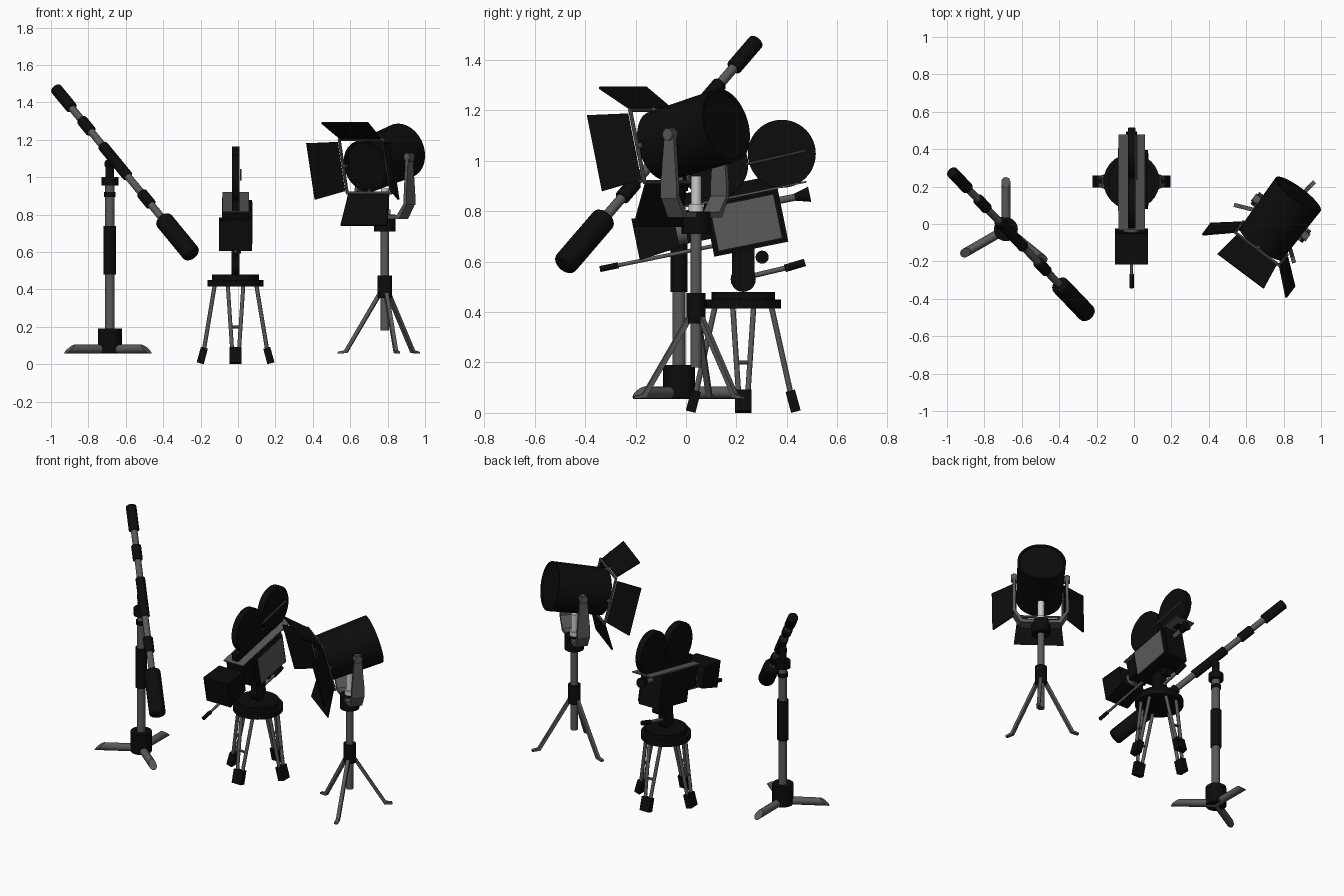
import bpy, bmesh, math
from mathutils import Matrix, Vector

old = bpy.data.objects.get("Cube")
if old:
    bpy.data.objects.remove(old)


def material(name, v):
    m = bpy.data.materials.new(name)
    m.use_nodes = True
    m.diffuse_color = (v, v, v, 1)
    b = next(n for n in m.node_tree.nodes if n.type == 'BSDF_PRINCIPLED')
    b.inputs["Base Color"].default_value = (v, v, v, 1)
    b.inputs["Roughness"].default_value = 0.6
    return m


BLACK = material("matte black", 0.0035)
GREY = material("metal grey", 0.1)
SILVER = material("pale silver", 0.6)
WORLD = Matrix.Identity(4)


def finish(name, bm, mat, frame=WORLD, smooth=False, bevel=0):
    bmesh.ops.recalc_face_normals(bm, faces=bm.faces)
    bm.transform(frame)
    me = bpy.data.meshes.new(name)
    bm.to_mesh(me)
    bm.free()
    me.materials.append(mat)
    ob = bpy.data.objects.new(name, me)
    bpy.context.collection.objects.link(ob)
    if bevel:
        mod = ob.modifiers.new("bevel", 'BEVEL')
        mod.width, mod.segments = bevel, 3
    if smooth:
        bpy.ops.object.select_all(action='DESELECT')
        ob.select_set(True)
        bpy.context.view_layer.objects.active = ob
        bpy.ops.object.shade_smooth_by_angle(angle=math.radians(40))
    return ob


def turned(name, a, b, profile, mat, frame=WORLD, sides=24, bevel=0):
    """Lathe a (fraction, radius) profile along the line a to b."""
    a, b = Vector(a), Vector(b)
    rot = (b - a).to_track_quat('Z', 'Y').to_matrix()
    bm = bmesh.new()
    rings = []
    for t, r in profile:
        c = a.lerp(b, t)
        rings.append([bm.verts.new(c + rot @ Vector((r * math.cos(k * math.tau / sides),
                      r * math.sin(k * math.tau / sides), 0))) for k in range(sides)])
    for p, q in zip(rings, rings[1:]):
        for k in range(sides):
            j = (k + 1) % sides
            bm.faces.new((p[k], p[j], q[j], q[k]))
    bm.faces.new(rings[0])
    bm.faces.new(rings[-1])
    return finish(name, bm, mat, frame, True, bevel)


def rod(name, a, b, r, mat, frame=WORLD, r2=None, sides=20, bevel=0):
    return turned(name, a, b, [(0, r), (1, r if r2 is None else r2)], mat, frame, sides, bevel)


def box(name, centre, size, mat, frame=WORLD, front_height=1):
    bm = bmesh.new()
    bmesh.ops.create_cube(bm, size=1)
    for v in bm.verts:
        k = front_height if v.co.y < 0 else 1
        v.co = Vector((v.co.x * size[0], v.co.y * size[1], v.co.z * size[2] * k)) + Vector(centre)
    return finish(name, bm, mat, frame)


def slab(name, outline, half, mat, frame=WORLD):
    """Extrude an outline of 3D points by a vector to both sides."""
    half = Vector(half)
    bm = bmesh.new()
    lo = [bm.verts.new(Vector(p) - half) for p in outline]
    hi = [bm.verts.new(Vector(p) + half) for p in outline]
    n = len(lo)
    for k in range(n):
        j = (k + 1) % n
        bm.faces.new((lo[k], lo[j], hi[j], hi[k]))
    bm.faces.new(lo)
    bm.faces.new(hi)
    return finish(name, bm, mat, frame)


def around(centre, degrees):
    return Matrix.Translation(centre) @ Matrix.Rotation(math.radians(degrees), 4, 'Z')


# --- Microphone stand ---
mic_foot = Vector((-0.685, -0.028, 0))
mic = Matrix.Translation(mic_foot)
for name, z0, z1, r, mat in (
        ("mic_base", 0.06, 0.19, 0.064, BLACK), ("mic_post", 0.15, 0.97, 0.026, GREY),
        ("mic_post_grip", 0.48, 0.74, 0.034, BLACK), ("mic_post_ring", 0.895, 0.92, 0.031, BLACK),
        ("mic_clutch", 0.955, 1, 0.046, BLACK), ("mic_neck", 1, 1.08, 0.023, BLACK)):
    rod(name, (0, 0, z0), (0, 0, z1), r, mat, mic)
for name, angle in (("back", 90), ("right", 210), ("front", 321)):
    leg = rod(f"mic_leg_{name}", (0, 0, 0.08), (0.25, 0, 0.08), 0.024, GREY, around(mic_foot, angle), sides=16)
    # slanted toe: push the lower part of the outer ring outward
    for v in leg.data.vertices:
        off = (v.co - mic_foot) * Vector((1, 1, 0)).x
        off.z = 0
        if off.length > 0.2:
            v.co += off.normalized() * (0.08 - v.co.z) * 1.2
rod("mic_pivot", (-0.7, -0.045, 1.07), (-0.665, -0.015, 1.07), 0.022, BLACK)

# --- Microphone boom ---
top, tip = Vector((-0.975, 0.28, 1.475)), Vector((-0.245, -0.485, 0.585))
rod("boom_pole", top.lerp(tip, 0.05), top.lerp(tip, 0.85), 0.02, GREY)
for name, t0, t1, r, bev in (("boom_counterweight", 0, 0.12, 0.032, 0.008),
                             ("boom_upper_clutch", 0.19, 0.26, 0.03, 0.006),
                             ("boom_grip", 0.345, 0.53, 0.029, 0.006),
                             ("boom_lower_clutch", 0.63, 0.7, 0.03, 0.006),
                             ("mic_foam", 0.785, 1, 0.05, 0.018)):
    rod(name, top.lerp(tip, t0), top.lerp(tip, t1), r, BLACK, bevel=bev)

# --- Film camera tripod: the side legs stand a little closer than front and back ---
hub = (-0.013, 0.227, 0)
tri = Matrix.Translation(hub)
rod("tripod_plate", (0, 0, 0.415), (0, 0, 0.45), 0.15, BLACK, tri, sides=32)
rod("tripod_upper_plate", (0, 0, 0.45), (0, 0, 0.48), 0.126, BLACK, tri, sides=32)
for k in range(4):
    f = around(hub, 90 * k)
    d = -0.02 if k % 2 == 0 else 0
    for s in (-1, 1):
        rod(f"tripod_strut_{k}_{s}", (0.11, s * 0.042, 0.43), (0.19 + d, s * 0.018, 0.07), 0.011, GREY, f, sides=10)
    rod(f"tripod_brace_{k}", (0.162 + d / 2, -0.025, 0.2), (0.162 + d / 2, 0.025, 0.2), 0.008, GREY, f, sides=8)
    slab(f"tripod_foot_{k}", [(0.19 + d, 0, 0), (0.228 + d, 0, 0.01), (0.205 + d, 0, 0.093),
                              (0.168 + d, 0, 0.083)], (0, 0.033, 0), BLACK, f)

# --- Tripod head and pan handle ---
rod("head_disc", (-0.022, 0, 0.53), (0.022, 0, 0.53), 0.05, BLACK, tri)
box("head_neck", (0, 0, 0.59), (0.042, 0.09, 0.14), BLACK, tri)
rod("head_knob", (-0.02, 0.075, 0.618), (0.03, 0.075, 0.618), 0.026, BLACK, tri)
rod("pan_handle", (0, 0, 0.535), (0, 0.19, 0.58), 0.01, GREY, tri, sides=12)
rod("pan_grip", (0, 0.165, 0.573), (0, 0.245, 0.597), 0.015, BLACK, tri, sides=12)

# --- Film camera, pitched forward ---
cam = Matrix.Translation((-0.013, 0.238, 0.755)) @ Matrix.Rotation(math.radians(11.5), 4, 'X')
box("camera_body", (0, 0, 0), (0.145, 0.3, 0.215), BLACK, cam)
box("camera_door", (0.075, 0, 0), (0.024, 0.28, 0.195), BLACK, cam)
box("camera_door_panel", (0.088, 0, 0), (0.006, 0.255, 0.175), GREY, cam)
box("camera_top_plate", (0, 0.008, 0.111), (0.142, 0.52, 0.007), GREY, cam)
box("magazine_mount", (0, 0, 0.137), (0.04, 0.46, 0.05), BLACK, cam)
box("lens_block", (0, -0.19, 0.03), (0.12, 0.1, 0.13), BLACK, cam)
rod("lens_barrel", (0, -0.22, 0.01), (0, -0.31, 0.01), 0.045, GREY, cam)
box("matte_box", (0, -0.36, 0.022), (0.175, 0.165, 0.13), BLACK, cam, 1.3)
rod("eyepiece_tube", (0, 0.14, 0.06), (0, 0.22, 0.06), 0.014, GREY, cam)
rod("eyecup", (0, 0.21, 0.06), (0, 0.27, 0.06), 0.014, BLACK, cam, 0.031)
rod("support_rod", (0, -0.57, -0.065), (0, -0.1, -0.065), 0.008, GREY, cam, sides=10)
rod("support_rod_grip", (0, -0.605, -0.065), (0, -0.53, -0.065), 0.012, BLACK, cam, sides=12)

# --- Film magazines ---
for name, y, z in (("front_reel", 0.112, 0.985), ("rear_reel", 0.38, 1.028)):
    rod(name, (-0.033, y, z), (0.009, y, z), 0.135, BLACK, sides=48, bevel=0.004)
rod("film_guide_rod", (0.015, 0.235, 0.985), (0.015, 0.475, 1.04), 0.005, GREY, sides=8)

# --- Studio lamp stand ---
base = (0.785, 0.04, 0)
stand = Matrix.Translation(base)
for name, z0, z1, r, mat in (("lamp_post", 0.18, 0.74, 0.022, GREY), ("lamp_collar", 0.355, 0.475, 0.038, BLACK),
                             ("lamp_clamp", 0.71, 0.8, 0.058, BLACK), ("lamp_stud", 0.8, 0.94, 0.021, SILVER),
                             ("lamp_stud_nut", 0.8, 0.828, 0.03, SILVER)):
    rod(name, (0, 0, z0), (0, 0, z1), r, mat, stand)
for k in range(3):
    f = around(base, 46 + 120 * k)
    slab(f"lamp_leg_{k}", [(0.02, 0, 0.37), (0.035, 0, 0.385), (0.222, 0, 0.074), (0.258, 0, 0.066),
                           (0.258, 0, 0.056), (0.208, 0, 0.06)], (0, 0.011, 0), GREY, f)

# --- Lamp yoke ---
yoke = around((0.785, 0.035, 0), -36.87)
for s in (-1, 1):
    slab(f"yoke_arm_{s}", [(s * 0.163, -0.02, 1.13), (s * 0.163, 0.02, 1.13), (s * 0.165, 0.04, 0.9),
                           (s * 0.165, 0.04, 0.85), (s * 0.165, -0.04, 0.85), (s * 0.165, -0.04, 0.9)],
         (0.009, 0, 0), GREY, yoke)
    slab(f"yoke_corner_{s}", [(s * 0.174, 0, 0.86), (s * 0.156, 0, 0.86), (s * 0.11, 0, 0.797),
                              (s * 0.125, 0, 0.775)], (0, 0.04, 0), GREY, yoke)
    rod(f"yoke_knob_{s}", (s * 0.13, 0, 1.105), (s * 0.182, 0, 1.105), 0.024, GREY, yoke)
box("yoke_bar", (0, 0, 0.786), (0.245, 0.08, 0.022), GREY, yoke)

# --- Lamp housing ---
lamp = Matrix.Translation((0, 0, 1.102)) @ yoke @ Matrix.Rotation(math.radians(14), 4, 'X')
turned("lamp_housing", (0, 0.16, 0), (0, -0.18, 0),
       [(0.02, 0.135), (0, 0.138), (0, 0.15), (1, 0.142), (1, 0.13), (0.93, 0.127)],
       BLACK, lamp, sides=48)

# --- Barn doors: square frame and four flaps (reach forward, spread outward) ---
for k, (side, reach, spread) in enumerate((("top", 0.115, 0.115), ("left", 0.11, 0.125),
                                           ("bottom", 0.08, 0.15), ("right", 0.11, 0.125))):
    f = lamp @ Matrix.Rotation(math.radians(90 * k), 4, 'Y')
    rod(f"door_frame_{side}", (-0.15, -0.18, 0.147), (0.15, -0.18, 0.147), 0.008, GREY, f, sides=8)
    rod(f"frame_bracket_{side}", (0, -0.165, 0.13), (0, -0.18, 0.15), 0.012, GREY, f, sides=8)
    slab(f"barn_door_{side}", [(-0.135, -0.187, 0.155), (0.135, -0.187, 0.155),
                               (0.155, -0.187 - reach, 0.155 + spread), (-0.155, -0.187 - reach, 0.155 + spread)],
         (0, 0.003, 0.004), BLACK, f)
